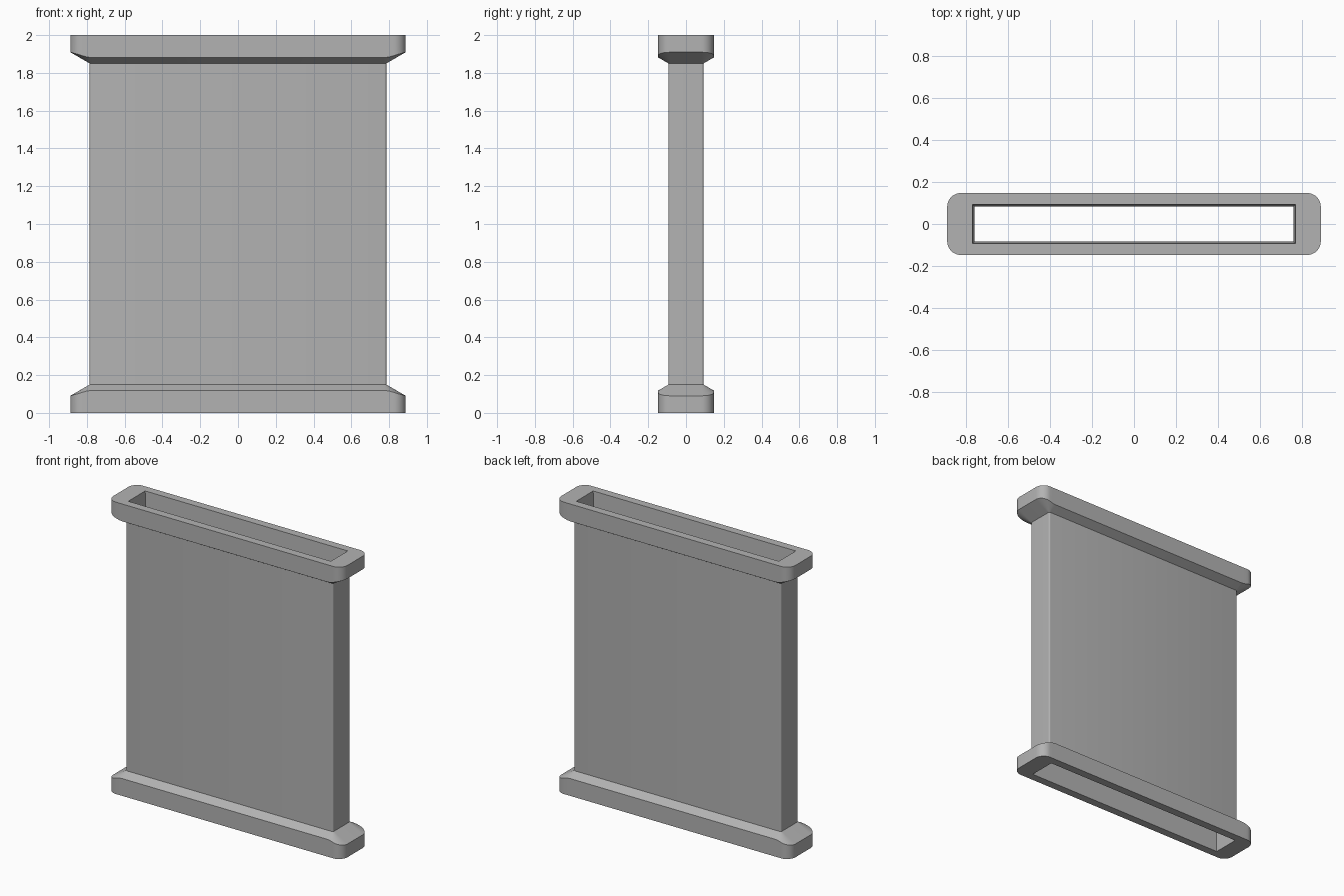
import bpy, bmesh, math
from mathutils import Vector

cube = bpy.data.objects.get("Cube")
if cube:
    bpy.data.objects.remove(cube, do_unlink=True)

# Main sizes (half widths in x and y)
HEIGHT = 2.0
FLANGE, FLANGE_R = Vector((0.888, 0.147)), 0.065
BODY, BODY_R = Vector((0.785, 0.0925)), 0.01
HOLE_END, HOLE_MID = (0.768, 0.092), (0.758, 0.084)
NECK_Z = 0.15
SLOPE = math.tan(math.radians(30))
ARC_STEPS = 10

grey = bpy.data.materials.new("plain grey")
grey.use_nodes = True
grey.diffuse_color = (0.45, 0.45, 0.45, 1)
grey.node_tree.nodes["Principled BSDF"].inputs["Base Color"].default_value = (0.45, 0.45, 0.45, 1)

# One corner of the flange outline, from the end face round to the long side
centre = BODY - Vector((BODY_R, BODY_R))
flange_c = FLANGE - Vector((FLANGE_R, FLANGE_R))
corner = []
for i in range(ARC_STEPS + 1):
    a = math.pi / 2 * i / ARC_STEPS
    corner.append(flange_c + FLANGE_R * Vector((math.cos(a), math.sin(a))))
corner.append(Vector(((flange_c.x + centre.x) / 2, FLANGE.y)))
corner.append(Vector((centre.x, FLANGE.y)))


def full_ring(points):
    """Mirror one corner of 3D points into a closed loop."""
    flip_x = [(-x, y, z) for x, y, z in reversed(points)]
    half = list(points) + flip_x
    return half + [(-x, -y, z) for x, y, z in half]


def flange_ring(z):
    return full_ring([(p.x, p.y, z) for p in corner])


def shoulder_ring():
    # Constant slope falling away from the body outline
    return full_ring([(p.x, p.y, NECK_Z - SLOPE * ((p - centre).length - BODY_R)) for p in corner])


def body_ring(z):
    pts = [centre + BODY_R * (p - centre).normalized() for p in corner]
    return full_ring([(p.x, p.y, z) for p in pts])


def hole_ring(size, z):
    return full_ring([(size[0], size[1], z) for p in corner])


def loft(name, strips, upside_down=False):
    """Skin each list of rings, merge collapsed corners and shade."""
    bm = bmesh.new()
    for rings in strips:
        loops = [[bm.verts.new(co) for co in ring] for ring in rings]
        for a, b in zip(loops, loops[1:]):
            n = len(a)
            for i in range(n):
                j = (i + 1) % n
                bm.faces.new((a[i], a[j], b[j], b[i]))
    bmesh.ops.remove_doubles(bm, verts=bm.verts, dist=1e-5)
    bmesh.ops.dissolve_degenerate(bm, edges=bm.edges, dist=1e-5)
    if upside_down:
        for v in bm.verts:
            v.co.z = HEIGHT - v.co.z
        bmesh.ops.reverse_faces(bm, faces=bm.faces)
    mesh = bpy.data.meshes.new(name)
    bm.to_mesh(mesh)
    bm.free()
    mesh.materials.append(grey)
    obj = bpy.data.objects.new(name, mesh)
    bpy.context.collection.objects.link(obj)
    bpy.ops.object.select_all(action='DESELECT')
    obj.select_set(True)
    bpy.context.view_layer.objects.active = obj
    bpy.ops.object.shade_smooth_by_angle(angle=math.radians(25))
    return obj


# Collars: drafted opening, flat rim, rounded flange, sloping shoulder
collar = [hole_ring(HOLE_MID, NECK_Z), hole_ring(HOLE_END, 0), flange_ring(0),
          shoulder_ring(), body_ring(NECK_Z)]
loft("lower_collar", [collar])
loft("upper_collar", [collar], upside_down=True)

# Thin-walled sleeve between the collars: outer skin and inner skin
top = HEIGHT - NECK_Z
loft("sleeve", [[body_ring(NECK_Z), body_ring(top)],
                [hole_ring(HOLE_MID, top), hole_ring(HOLE_MID, NECK_Z)]])
